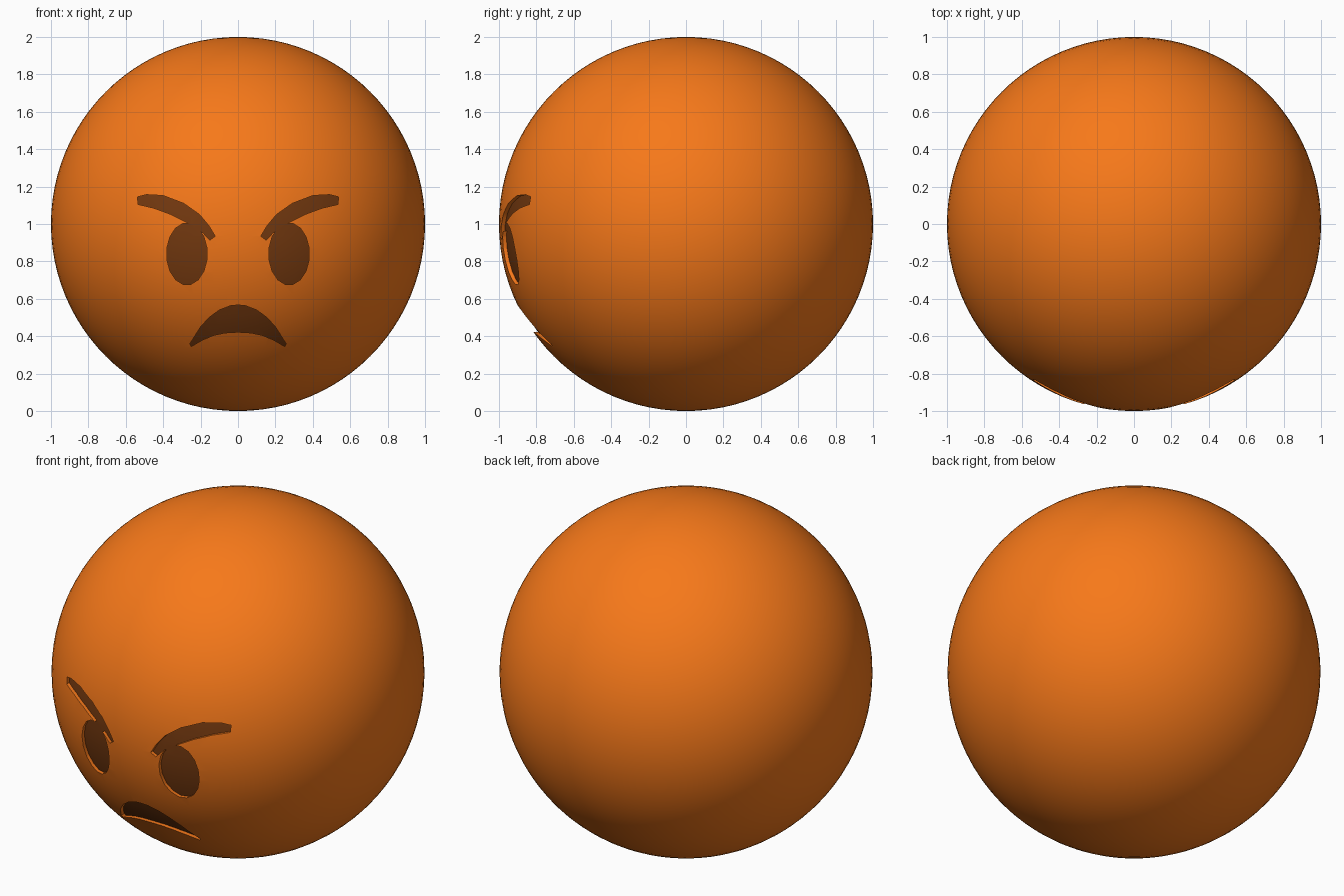
import bpy, bmesh, math

if "Cube" in bpy.data.objects:
    bpy.data.objects.remove(bpy.data.objects["Cube"])


def material(name, color):
    m = bpy.data.materials.new(name)
    m.diffuse_color = color
    m.use_nodes = True
    m.node_tree.nodes["Principled BSDF"].inputs["Base Color"].default_value = m.diffuse_color
    return m


ORANGE = material("orange", (0.93, 0.19, 0.01, 1))
BROWN = material("dark_brown", (0.18, 0.042, 0.005, 1))


def ball(name, radius, mat):
    bpy.ops.mesh.primitive_uv_sphere_add(segments=96, ring_count=48, radius=radius, location=(0, 0, 1))
    ob = bpy.context.object
    ob.name = name
    ob.data.materials.append(mat)
    return ob


def prism(name, outline):
    """Extrude a front-view (x, z) outline along y."""
    bm = bmesh.new()
    face = bm.faces.new([bm.verts.new((x, -1.2, z)) for x, z in outline])
    ext = bmesh.ops.extrude_face_region(bm, geom=[face])
    for v in ext["geom"]:
        if isinstance(v, bmesh.types.BMVert):
            v.co.y = -0.5
    bmesh.ops.recalc_face_normals(bm, faces=bm.faces)
    me = bpy.data.meshes.new(name)
    bm.to_mesh(me)
    bm.free()
    ob = bpy.data.objects.new(name, me)
    bpy.context.collection.objects.link(ob)
    me.materials.append(ORANGE)
    return ob


def subtract(target, cutter):
    mod = target.modifiers.new("cut", 'BOOLEAN')
    mod.operation = 'DIFFERENCE'
    mod.solver = 'EXACT'
    mod.material_mode = 'TRANSFER'
    mod.object = cutter
    bpy.context.view_layer.objects.active = target
    bpy.ops.object.modifier_apply(modifier=mod.name)


def mirrored(outline):
    return [(-x, z) for x, z in outline]


# Face outlines
eye = [(0.273 + 0.109 * math.cos(a), 0.84 + 0.166 * math.sin(a))
       for a in (2 * math.pi * (i + 0.5) / 16 for i in range(16))]
brow = [(0.535, 1.105), (0.537, 1.145), (0.49, 1.157), (0.40, 1.152), (0.29, 1.11),
        (0.205, 1.05), (0.155, 0.99), (0.122, 0.935), (0.15, 0.914), (0.19, 0.955),
        (0.27, 1.007), (0.36, 1.052), (0.45, 1.085)]
mouth_right = [(0.04, 0.563), (0.10, 0.54), (0.155, 0.50), (0.20, 0.45), (0.257, 0.36),
               (0.25, 0.345), (0.19, 0.38), (0.13, 0.405), (0.07, 0.418)]
mouth = [(0, 0.567)] + mouth_right + [(0, 0.422)] + mirrored(mouth_right)[::-1]

# Head with shallow engraved features, dark curved floors
head = ball("head", 1.0, ORANGE)
core = ball("floor_helper", 0.98, BROWN)
features = {"left_eye": mirrored(eye), "right_eye": eye, "left_brow": mirrored(brow),
            "right_brow": brow, "mouth": mouth}
for name, outline in features.items():
    cutter = prism(name + "_cutter", outline)
    subtract(cutter, core)
    subtract(head, cutter)
    bpy.data.objects.remove(cutter)
bpy.data.objects.remove(core)

# Smooth shading with crisp engraved edges
bpy.ops.object.select_all(action='DESELECT')
head.select_set(True)
bpy.context.view_layer.objects.active = head
bpy.ops.object.shade_smooth_by_angle(angle=math.radians(30))
